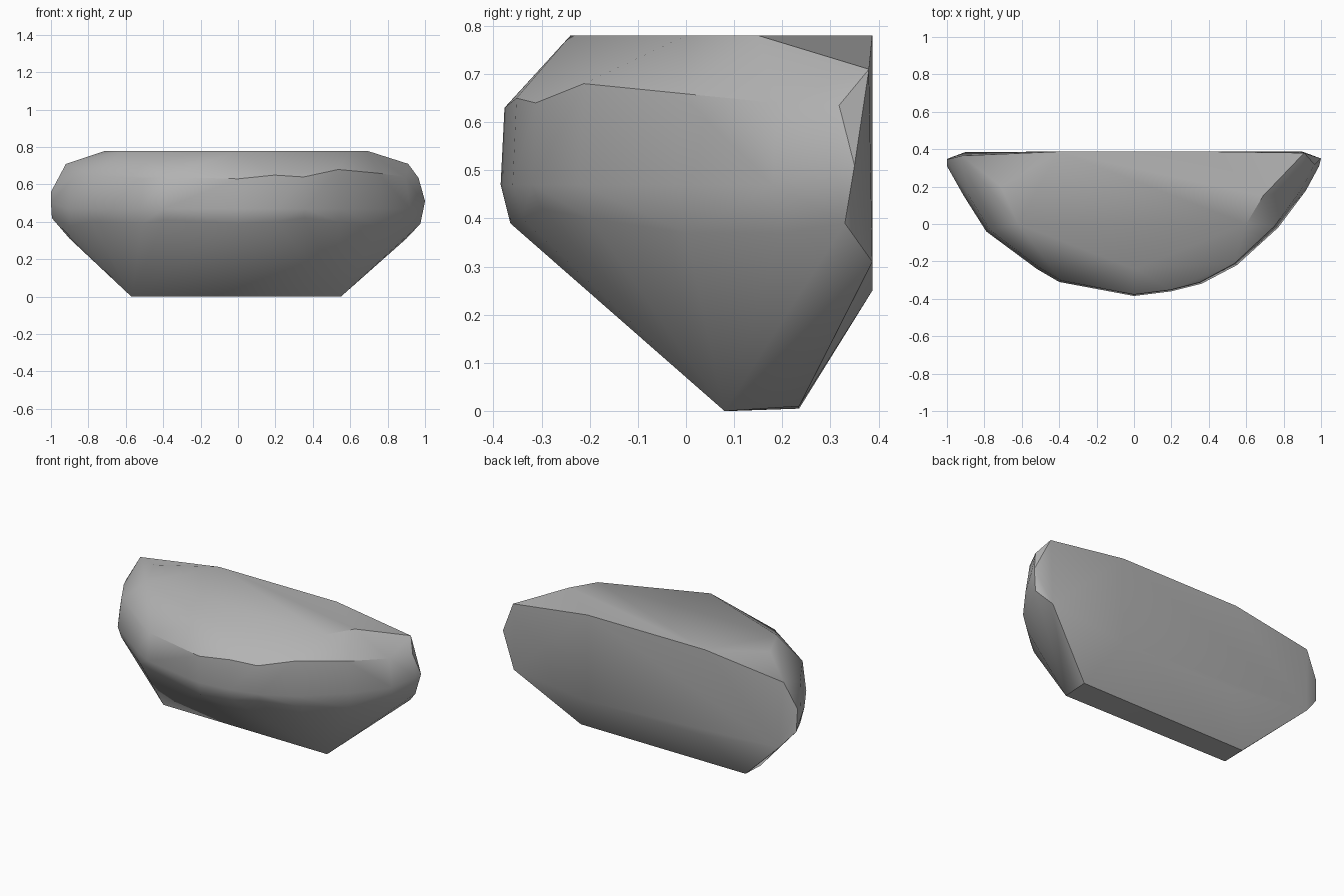
import bpy, bmesh, math

cube = bpy.data.objects.get("Cube")
if cube:
    bpy.data.objects.remove(cube, do_unlink=True)

# Plan of the bulging front, from right end to left end
girth = [(-1, .31), (-.91, .15), (-.79, -.04), (-.52, -.24), (-.4, -.31), (0, -.385),
         (.2, -.36), (.36, -.32), (.55, -.22), (.77, -.02), (.92, .18), (.99, .31)]
# Uneven heights of the lower and upper rims along that plan
low = [.42, .38, .40, .39, .41, .39, .40, .42, .40, .37, .37, .39]
high = [.58, .63, .65, .63, .64, .63, .65, .64, .68, .66, .64, .635]

points = []
for (x, y), a, b in zip(girth, low, high):
    points += [(x * .985, y + .02, a), (x, y, .47 if abs(x) < .95 else .5),
               (x * .975, y + .008, b)]

# Flat top
points += [(x, y, .78) for x, y in
           [(-.62, 0), (0, -.24), (.6, 0), (.69, .15), (.4, .387), (-.4, .387), (-.71, .2)]]
# Narrow foot
points += [(-.57, .09, 0), (.55, .08, 0), (.55, .235, .01), (-.57, .235, .005)]
# Flat back
points += [(.9, .387, .31), (.4, .387, .25), (-.37, .387, .25), (-.9, .385, .31),
           (-.92, .365, .71), (.91, .38, .71), (1, .35, .51), (-1, .345, .56),
           (-.995, .35, .42)]

bm = bmesh.new()
for p in points:
    bm.verts.new(p)
hull = bmesh.ops.convex_hull(bm, input=bm.verts)
loose = {v for v in bm.verts if not v.link_faces}
bmesh.ops.delete(bm, geom=list(loose), context='VERTS')
bmesh.ops.dissolve_limit(bm, angle_limit=math.radians(1), verts=bm.verts, edges=bm.edges)
bmesh.ops.recalc_face_normals(bm, faces=bm.faces)
mesh = bpy.data.meshes.new("rock")
bm.to_mesh(mesh)
bm.free()

# Grey stone
stone = bpy.data.materials.new("grey stone")
stone.use_nodes = True
colour = (.45, .45, .45, 1)
stone.diffuse_color = colour
stone.node_tree.nodes["Principled BSDF"].inputs["Base Color"].default_value = colour
mesh.materials.append(stone)

rock = bpy.data.objects.new("rock", mesh)
bpy.context.collection.objects.link(rock)
bpy.ops.object.select_all(action='DESELECT')
rock.select_set(True)
bpy.context.view_layer.objects.active = rock
bpy.ops.object.shade_smooth_by_angle(angle=math.radians(38))
